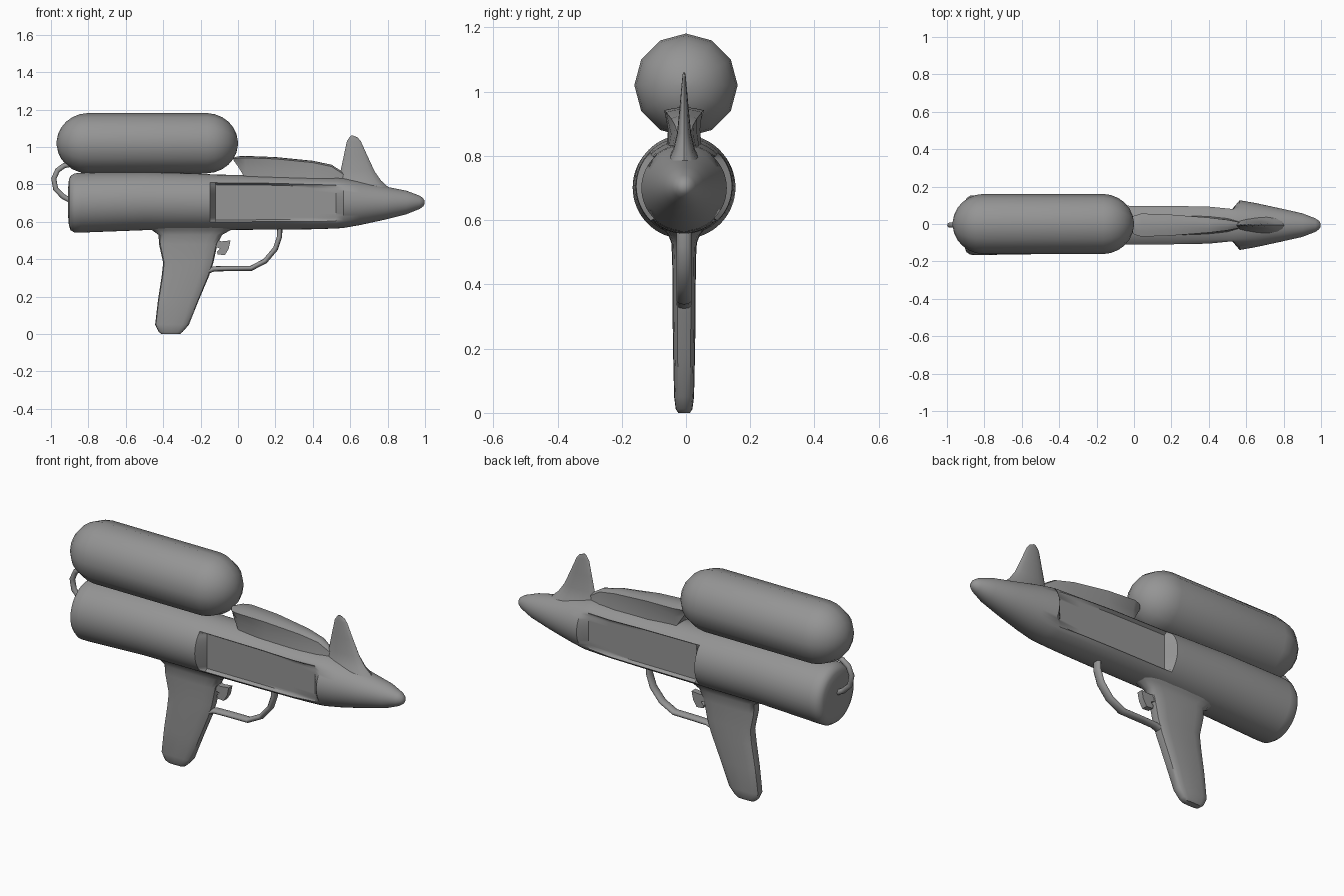
import bpy, bmesh, math
from mathutils import Vector

if "Cube" in bpy.data.objects:
    bpy.data.objects.remove(bpy.data.objects["Cube"], do_unlink=True)

grey = bpy.data.materials.new("plain grey")
grey.use_nodes = True
GREY = (0.3, 0.3, 0.3, 1)
grey.diffuse_color = GREY
grey.node_tree.nodes["Principled BSDF"].inputs["Base Color"].default_value = GREY

YC = -0.006  # centre plane of everything below the tank


def loft(name, rings, angle=40):
    """Skin a list of equal-length rings and close both ends."""
    bm = bmesh.new()
    loops = [[bm.verts.new(p) for p in ring] for ring in rings]
    n = len(loops[0])
    for a, b in zip(loops, loops[1:]):
        for i in range(n):
            j = (i + 1) % n
            bm.faces.new((a[i], a[j], b[j], b[i]))
    for loop in (loops[0], loops[-1]):
        centre = bm.verts.new(sum((v.co for v in loop), Vector()) / n)
        for i in range(n):
            bm.faces.new((loop[i], loop[(i + 1) % n], centre))
    bmesh.ops.recalc_face_normals(bm, faces=bm.faces)
    mesh = bpy.data.meshes.new(name)
    bm.to_mesh(mesh)
    bm.free()
    mesh.materials.append(grey)
    obj = bpy.data.objects.new(name, mesh)
    bpy.context.collection.objects.link(obj)
    bpy.ops.object.select_all(action="DESELECT")
    obj.select_set(True)
    bpy.context.view_layer.objects.active = obj
    bpy.ops.object.shade_smooth_by_angle(angle=math.radians(angle))
    return obj


def rounded(n, power):
    """Unit superellipse: power 1 is an ellipse, smaller is boxier."""
    pts = []
    for i in range(n):
        c, s = math.cos(math.tau * i / n), math.sin(math.tau * i / n)
        pts.append((math.copysign(abs(c) ** power, c), math.copysign(abs(s) ** power, s)))
    return pts


def upright(name, levels, power):
    """Loft levels of (z, rear x, front x, half width)."""
    shape = rounded(16, power)
    return loft(name, [[Vector(((a + b) / 2 + u * (b - a) / 2, YC + v * h, z)) for u, v in shape]
                       for z, a, b, h in levels])


def tube(name, path, thick, wide):
    """Sweep an oval along a path of (x, z) points."""
    pts = [Vector((x, YC, z)) for x, z in path]
    rings = []
    for i, p in enumerate(pts):
        t = (pts[min(i + 1, len(pts) - 1)] - pts[max(i - 1, 0)]).normalized()
        side = Vector((-t.z, 0, t.x))
        rings.append([p + side * u * thick + Vector((0, v * wide, 0)) for u, v in rounded(10, 1)])
    return loft(name, rings, 60)


# Barrel: turned profile (x, centre z, radius) with a recessed panel each side
def barrel_ring(x, zc, r, panel):
    ring = []
    for i in range(64):
        a = math.tau * i / 64
        y, dz = r * math.cos(a), r * math.sin(a)
        if panel:
            limit = 0.086 if abs(dz) < 0.098 else 0.104
            y = math.copysign(min(abs(y), limit), y)
        ring.append(Vector((x, YC + y, zc + dz)))
    return ring


barrel = [
    (-0.908, 0.705, 0.08, 0), (-0.904, 0.703, 0.125, 0), (-0.895, 0.7, 0.145, 0),
    (-0.875, 0.7, 0.158, 0), (-0.84, 0.702, 0.16, 0), (-0.5, 0.71, 0.155, 0),
    (-0.2, 0.706, 0.151, 0), (-0.15, 0.705, 0.149, 0), (-0.12, 0.704, 0.148, 1),
    (0.2, 0.703, 0.145, 1), (0.4, 0.7, 0.14, 1), (0.525, 0.7, 0.136, 1),
    (0.565, 0.7, 0.133, 0), (0.65, 0.7, 0.118, 0), (0.78, 0.7, 0.09, 0),
    (0.9, 0.703, 0.063, 0), (0.97, 0.704, 0.036, 0), (0.99, 0.704, 0.022, 0),
    (0.998, 0.703, 0.008, 0)]
loft("barrel", [barrel_ring(*s) for s in barrel])

# Water tank: twelve-sided capsule
caps = [(math.radians(d), s) for s, order in ((-1, range(86, -1, -14)), (1, range(2, 87, 14)))
        for d in order]
tank = []
for a, s in caps:
    x = -0.485 + s * (0.315 + 0.17 * math.sin(a))
    r = 0.161 * math.cos(a)
    tank.append([Vector((x, r * math.sin(math.tau * i / 12), 1.02 + r * math.cos(math.tau * i / 12)))
                 for i in range(12)])
loft("tank", tank, 60)

# Canopy: undercut wedge (x, base z, top z, base half width, top half width)
canopy = [(-0.025, 0.93, 0.943, 0.015, 0.02), (0, 0.895, 0.95, 0.03, 0.05),
          (0.04, 0.83, 0.952, 0.042, 0.062), (0.2, 0.82, 0.946, 0.055, 0.056),
          (0.4, 0.81, 0.926, 0.05, 0.04), (0.5, 0.81, 0.905, 0.04, 0.028),
          (0.57, 0.81, 0.86, 0.02, 0.014)]
rings = []
for x, z0, z1, hb, ht in canopy:
    half = [(hb, z0), ((hb + ht) * 0.45, z0 * 0.5 + z1 * 0.5), (ht, z1 - 0.01), (ht * 0.5, z1 - 0.003)]
    outline = half + [(0, z1)] + [(-y, z) for y, z in reversed(half)]
    rings.append([Vector((x, YC + y, z)) for y, z in outline])
loft("canopy", rings)

# Sight fin
upright("fin", [(0.77, 0.52, 0.82, 0.06), (0.82, 0.53, 0.765, 0.034), (0.87, 0.548, 0.73, 0.022),
                (0.95, 0.565, 0.693, 0.014), (1.03, 0.582, 0.657, 0.007),
                (1.05, 0.595, 0.64, 0.005), (1.06, 0.605, 0.617, 0.003)], 1)

# Grip, flared where it meets the barrel
upright("grip", [(0, -0.41, -0.31, 0.018), (0.012, -0.425, -0.295, 0.026),
                 (0.05, -0.443, -0.262, 0.031), (0.18, -0.428, -0.21, 0.034),
                 (0.31, -0.408, -0.155, 0.036), (0.38, -0.4, -0.132, 0.036),
                 (0.48, -0.422, -0.11, 0.037), (0.53, -0.425, -0.085, 0.04),
                 (0.555, -0.46, -0.04, 0.05), (0.58, -0.5, 0, 0.07)], 0.55)

# Trigger guard, rear hose
tube("trigger_guard", [(-0.2, 0.32), (-0.13, 0.348), (-0.05, 0.35), (0.07, 0.351), (0.145, 0.39),
                       (0.2, 0.455), (0.222, 0.52), (0.224, 0.58)], 0.014, 0.024)
tube("hose", [(-0.88, 0.91), (-0.93, 0.9), (-0.965, 0.875), (-0.985, 0.83), (-0.975, 0.775),
              (-0.935, 0.735), (-0.88, 0.705)], 0.014, 0.014)

# Trigger: flat plate
trigger = [(-0.13, 0.51), (-0.09, 0.495), (-0.04, 0.5), (-0.05, 0.455), (-0.07, 0.422),
           (-0.108, 0.425), (-0.112, 0.44), (-0.085, 0.452), (-0.13, 0.47)]
loft("trigger", [[Vector((x, YC + y, z)) for x, z in trigger] for y in (-0.016, 0.016)])
